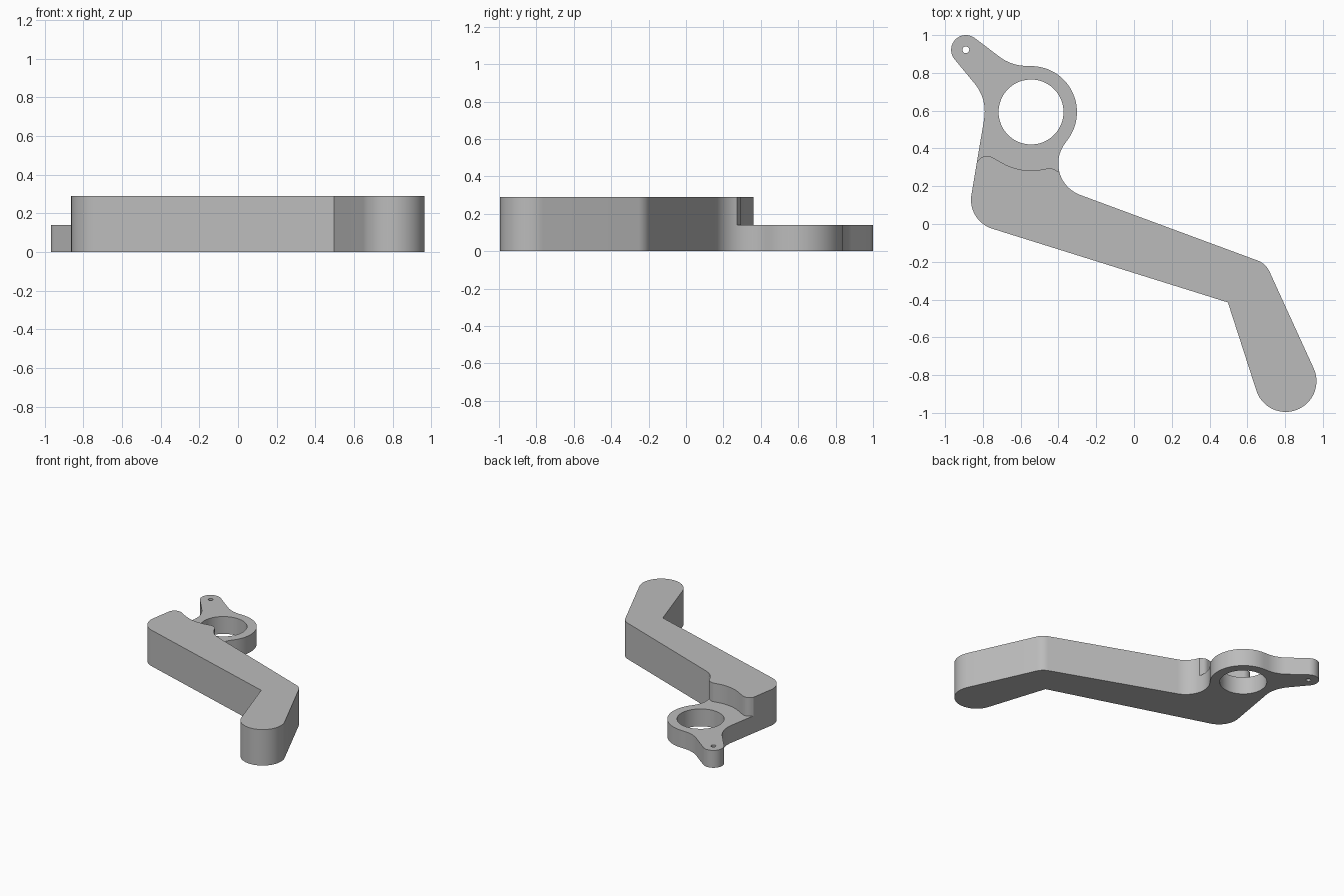
import bpy
import bmesh
from math import atan2, asin, sin, cos, radians, ceil, tau, hypot

if "Cube" in bpy.data.objects:
    bpy.data.objects.remove(bpy.data.objects["Cube"])

HEIGHT, PLATE = 0.29, 0.14
RING = (-0.545, 0.593)
LUG = (-0.89, 0.922)


def belt(circles):
    """Counter-clockwise outline of tangent lines and arcs; negative radius is concave."""
    count = len(circles)
    heading = []
    for i, (x, y, r) in enumerate(circles):
        x2, y2, r2 = circles[(i + 1) % count]
        slip = max(-1, min(1, (r2 - r) / hypot(x2 - x, y2 - y)))
        heading.append(atan2(y2 - y, x2 - x) - asin(slip))
    points = []
    for i, (x, y, r) in enumerate(circles):
        if r == 0:
            points.append((x, y))
            continue
        start = heading[i - 1]
        sweep = (heading[i] - start) % tau
        if r < 0:
            sweep -= tau
        steps = max(2, ceil(abs(sweep) / radians(5)))
        for k in range(steps + 1):
            a = start + sweep * k / steps
            points.append((x + r * sin(a), y - r * cos(a)))
    return points


def prism(name, outline, bottom, top):
    bm = bmesh.new()
    face = bm.faces.new([bm.verts.new((x, y, bottom)) for x, y in outline])
    extruded = bmesh.ops.extrude_face_region(bm, geom=[face])["geom"]
    verts = [v for v in extruded if isinstance(v, bmesh.types.BMVert)]
    bmesh.ops.translate(bm, verts=verts, vec=(0, 0, top - bottom))
    bmesh.ops.remove_doubles(bm, verts=bm.verts, dist=0.0002)
    bmesh.ops.recalc_face_normals(bm, faces=bm.faces)
    mesh = bpy.data.meshes.new(name)
    bm.to_mesh(mesh)
    bm.free()
    obj = bpy.data.objects.new(name, mesh)
    bpy.context.collection.objects.link(obj)
    return obj


def disc(center, radius, sides):
    return [(center[0] + radius * cos(tau * i / sides),
             center[1] + radius * sin(tau * i / sides)) for i in range(sides)]


# Bent lever arm with ring and small lug, full height
lever = prism("lever_arm", belt([
    (-0.703, 0.128, 0.16),      # heel
    (0.497, -0.415, 0),         # inner bend
    (0.803, -0.832, 0.163),     # rounded tip
    (0.617, -0.297, 0.11),      # outer bend
    (-0.224, 0.32, -0.177),     # neck fillet
    (*RING, 0.243),
    (-0.57, 1.069, -0.232),     # lug fillet
    (*LUG, 0.078),
    (-1.022, 0.595, -0.232),    # lug fillet
]), 0, HEIGHT)

# Step that lowers the ring end, with a wavy shoulder
step = belt([
    (-0.9, 0.25, 0), (-0.778, 0.302, -0.058), (*RING, 0.31),
    (-0.447, 0.242, -0.053), (-0.37, 0.26, 0),
    (0, 0.4, 0), (0, 1.3, 0), (-1.3, 1.3, 0), (-1.3, 0.25, 0),
])
cutters = [
    prism("step_cutter", step, PLATE, 1),
    prism("ring_hole_cutter", disc(RING, 0.172, 72), -1, 1),
    prism("lug_hole_cutter", disc(LUG, 0.018, 24), -1, 1),
]

# Cut the step and both holes
bpy.context.view_layer.objects.active = lever
for cutter in cutters:
    cutter.hide_render = True
    mod = lever.modifiers.new(cutter.name, "BOOLEAN")
    mod.operation = "DIFFERENCE"
    mod.solver = "EXACT"
    mod.object = cutter
    bpy.ops.object.modifier_apply(modifier=mod.name)
    bpy.data.objects.remove(cutter)

# Plain grey finish
grey = bpy.data.materials.new("plain_grey")
grey.use_nodes = True
color = (0.5, 0.5, 0.5, 1)
grey.diffuse_color = color
grey.node_tree.nodes["Principled BSDF"].inputs["Base Color"].default_value = color
lever.data.materials.clear()
lever.data.materials.append(grey)

bpy.ops.object.select_all(action="DESELECT")
lever.select_set(True)
bpy.ops.object.shade_smooth_by_angle(angle=radians(30))
